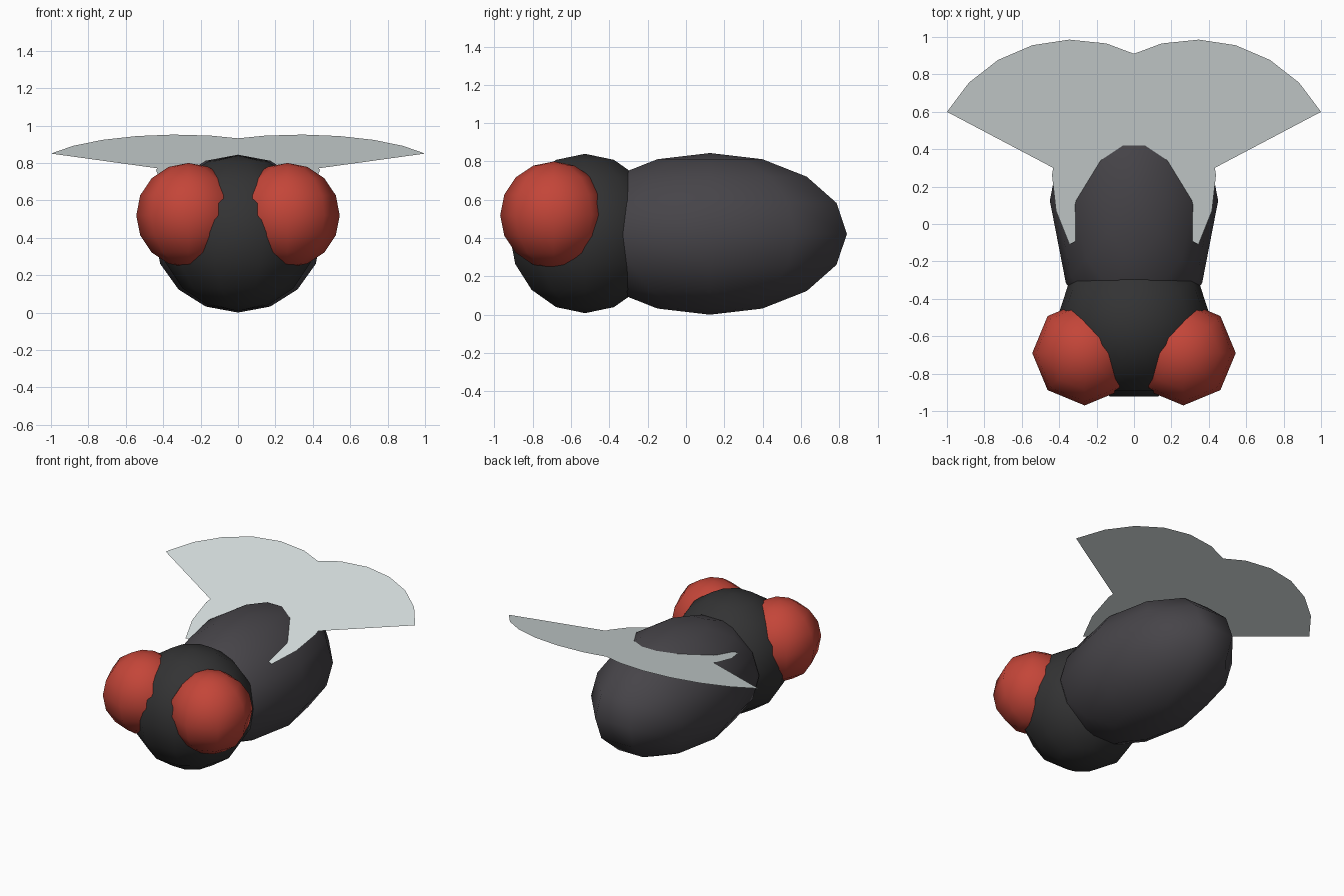
import bpy, bmesh, math
from mathutils import Matrix, Vector

if "Cube" in bpy.data.objects:
    bpy.data.objects.remove(bpy.data.objects["Cube"])


def material(name, rgb):
    m = bpy.data.materials.new(name)
    m.diffuse_color = (*rgb, 1)
    m.use_nodes = True
    m.node_tree.nodes["Principled BSDF"].inputs["Base Color"].default_value = m.diffuse_color
    return m


def add_object(name, bm, mat, smooth):
    mesh = bpy.data.meshes.new(name)
    for f in bm.faces:
        f.smooth = smooth
    bm.to_mesh(mesh)
    bm.free()
    mesh.materials.append(mat)
    obj = bpy.data.objects.new(name, mesh)
    bpy.context.collection.objects.link(obj)
    return obj


def ball(name, centre, radii, segments, mat):
    """Low-sided ellipsoid, poles up, with a vertex column on the x axis."""
    bm = bmesh.new()
    place = (Matrix.Translation(centre) @ Matrix.Diagonal((*radii, 1))
             @ Matrix.Rotation(math.pi / 2, 4, 'Z'))
    bmesh.ops.create_uvsphere(bm, u_segments=segments, v_segments=8,
                              radius=1, matrix=place)
    bmesh.ops.recalc_face_normals(bm, faces=bm.faces)
    return add_object(name, bm, mat, True)


def wing(name, side, mat):
    """Flat half disc lying in a plane that rises towards the back."""
    radius, start, steps = 0.766, math.radians(28.6), 12
    tilt = math.atan(0.2625)
    bm = bmesh.new()
    verts = []
    for i in range(steps + 1):
        a = start + math.pi * i / steps
        u, v = radius * math.cos(a), radius * math.sin(a)
        verts.append(bm.verts.new((side * (0.3275 + u),
                                   0.245 + v * math.cos(tilt),
                                   0.757 + v * math.sin(tilt))))
    face = bm.faces.new(verts)
    face.normal_update()
    if face.normal.z < 0:
        face.normal_flip()
    return add_object(name, bm, mat, False)


body_grey = material("body_grey", (0.062, 0.058, 0.066))
head_grey = material("head_grey", (0.033, 0.033, 0.034))
eye_red = material("eye_red", (0.55, 0.06, 0.04))
wing_pale = material("wing_pale", (0.68, 0.74, 0.74))

# Abdomen and head
ball("body", (0, 0.125, 0.422), (0.45, 0.752, 0.422), 10, body_grey)
ball("head", (0, -0.527, 0.424), (0.418, 0.415, 0.416), 10, head_grey)

# Paired eyes and overlapping wings
for label, side in (("left", -1), ("right", 1)):
    ball(label + "_eye", (side * 0.264, -0.69, 0.52), (0.28, 0.28, 0.28), 8, eye_red)
    wing(label + "_wing", side, wing_pale)
